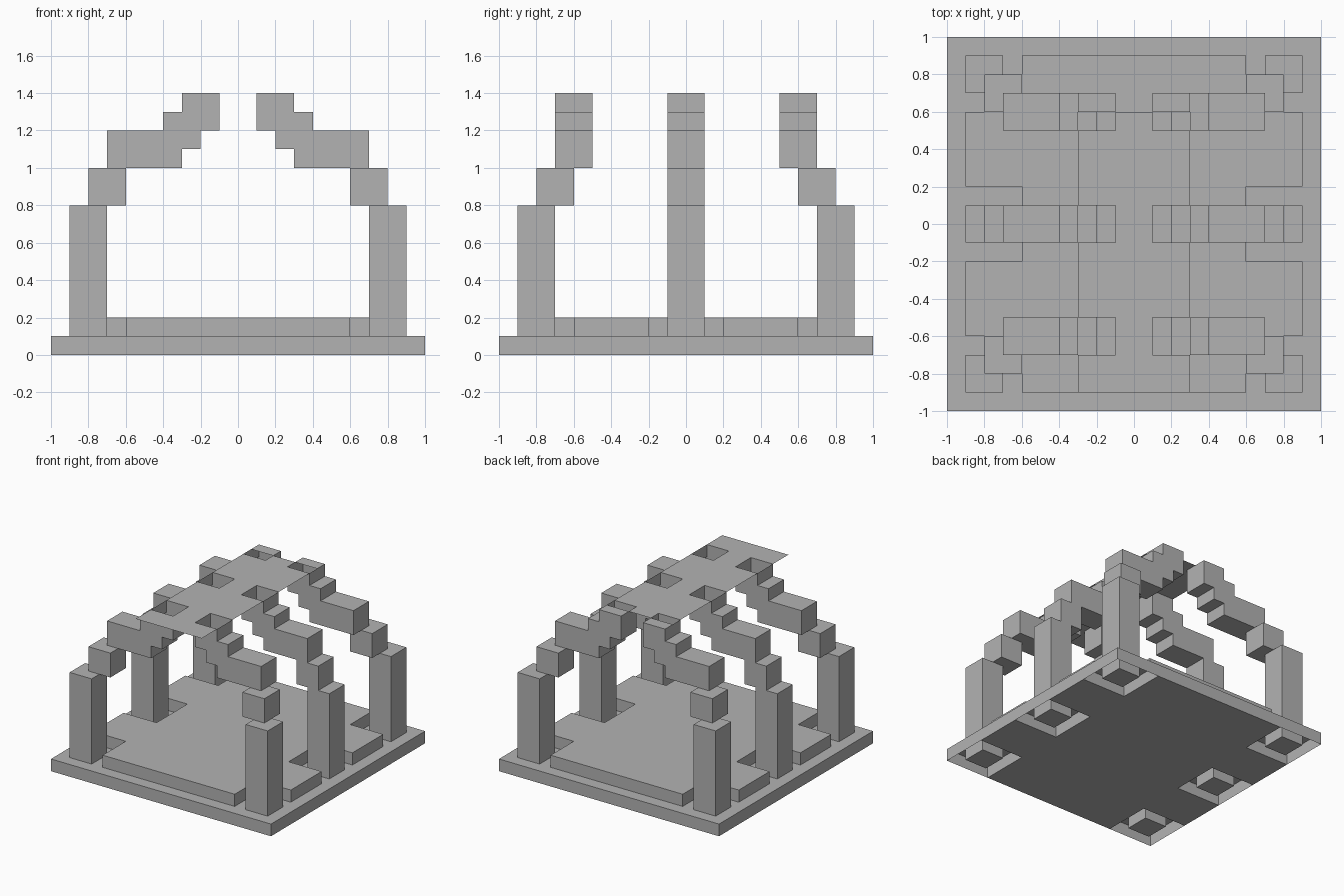
import bpy
import bmesh

cube = bpy.data.objects.get("Cube")
if cube:
    bpy.data.objects.remove(cube, do_unlink=True)

grey = bpy.data.materials.new("stone_grey")
grey.use_nodes = True
COLOUR = (0.45, 0.45, 0.45, 1)
grey.diffuse_color = COLOUR
grey.node_tree.nodes["Principled BSDF"].inputs["Base Color"].default_value = COLOUR


def finish(name, bm):
    mesh = bpy.data.meshes.new(name)
    bm.to_mesh(mesh)
    bm.free()
    mesh.materials.append(grey)
    obj = bpy.data.objects.new(name, mesh)
    bpy.context.collection.objects.link(obj)
    return obj


def prism(name, outline, lo, hi, upright=False, drop=None):
    """Extrude an outline along z, or along y when upright; drop open faces."""
    bm = bmesh.new()

    def ring(d):
        return [bm.verts.new((a, d, b) if upright else (a, b, d)) for a, b in outline]

    low, high = ring(lo), ring(hi)
    bm.faces.new(low)
    bm.faces.new(high)
    for i in range(len(outline)):
        bm.faces.new((low[i - 1], low[i], high[i], high[i - 1]))
    bmesh.ops.recalc_face_normals(bm, faces=bm.faces)
    if drop:
        gone = [f for f in bm.faces if drop(f.calc_center_median())]
        bmesh.ops.delete(bm, geom=gone, context="FACES")
    return finish(name, bm)


def rect(x0, x1, y0, y1):
    return [(x0, y0), (x1, y0), (x1, y1), (x0, y1)]


def notched(e):
    """Square of half size e with notches around the corner and side pillars."""
    q = [(.6, .2), (e, .2), (e, .6), (.6, .6), (.6, e)]
    return (q + [(-x, y) for x, y in reversed(q)]
            + [(-x, -y) for x, y in q] + [(x, -y) for x, y in reversed(q)])


# Base, open underneath around the pillars, and raised floor
prism("base", rect(-1, 1, -1, 1), 0, .1, drop=lambda c: c.z < .01)
prism("base_underside", notched(1), 0, .1,
      drop=lambda c: c.z > .09 or max(abs(c.x), abs(c.y)) > .99)
prism("floor", notched(.9), .1, .2, drop=lambda c: c.z < .11)

# Stepped profile of one half arch
ARCH = [(.7, 1), (.7, 1.2), (.4, 1.2), (.4, 1.3), (.3, 1.3), (.3, 1.4), (.1, 1.4),
        (.1, 1.2), (.2, 1.2), (.2, 1.1), (.3, 1.1), (.3, 1)]

# Pillars, shoulders and half arches on both sides, in three rows
for side, sx in (("left", 1), ("right", -1)):
    for row, sy in (("front", -1), ("middle", 0), ("back", 1)):
        tag = f"{row}_{side}"

        def block(x, y):
            return rect(sx * x - .1, sx * x + .1, sy * y - .1, sy * y + .1)

        prism("pillar_" + tag, block(.8, .8), 0, .8)
        prism("shoulder_" + tag, block(.7, .7), .8, 1)
        prism("arch_" + tag, [(sx * x, z) for x, z in ARCH],
              sy * .6 - .1, sy * .6 + .1, upright=True, drop=lambda c: c.z > 1.39)

# Thin roof sheet with openings over the arch tops
bm = bmesh.new()
xs = [-.3, -.1, .1, .3]
ys = [-.9, -.7, -.5, -.1, .1, .5, .6, .7]
for j in range(len(ys) - 1):
    for i in range(3):
        solid = j < 6 if i == 1 else j % 2 == 0
        if solid:
            corners = rect(xs[i], xs[i + 1], ys[j], ys[j + 1])
            bm.faces.new([bm.verts.new((x, y, 1.4)) for x, y in corners])
bmesh.ops.remove_doubles(bm, verts=bm.verts, dist=.001)
finish("roof_sheet", bm)
